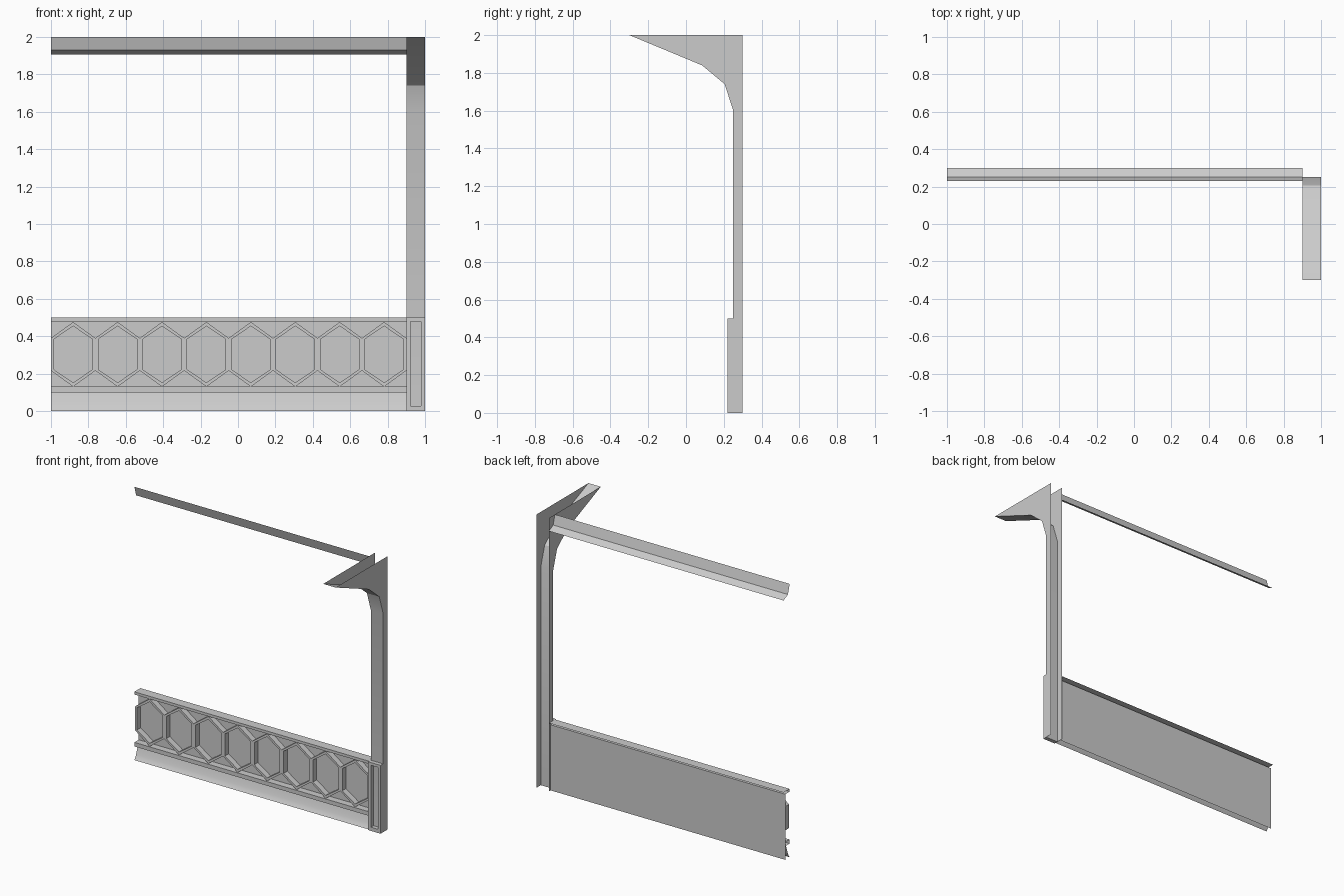
import bpy
import bmesh
from math import sin, cos, radians

cube = bpy.data.objects.get("Cube")
if cube:
    bpy.data.objects.remove(cube, do_unlink=True)

GREY = (0.6, 0.6, 0.6, 1.0)
grey = bpy.data.materials.new("plain grey")
grey.use_nodes = True
grey.diffuse_color = GREY
grey.node_tree.nodes["Principled BSDF"].inputs["Base Color"].default_value = GREY


def finish(name, bm):
    """Turn a bmesh into a named, shaded object."""
    bmesh.ops.remove_doubles(bm, verts=bm.verts, dist=0.0005)
    mesh = bpy.data.meshes.new(name)
    bm.to_mesh(mesh)
    bm.free()
    mesh.materials.append(grey)
    obj = bpy.data.objects.new(name, mesh)
    bpy.context.collection.objects.link(obj)
    bpy.ops.object.select_all(action="DESELECT")
    obj.select_set(True)
    bpy.context.view_layer.objects.active = obj
    bpy.ops.object.shade_smooth_by_angle(angle=radians(30))
    return obj


def face(bm, points):
    return bm.faces.new([bm.verts.new(p) for p in points])


def sweep(bm, profile, x0, x1):
    """Sheet made by running a (y, z) profile along x."""
    for a, b in zip(profile, profile[1:]):
        face(bm, [(x0, *a), (x1, *a), (x1, *b), (x0, *b)])


def frame(bm, outer, inner, front, back, outer_walls):
    """Raised frame between two (x, z) loops; outer_walls lists closed outer edges."""
    n = len(outer)
    for i in range(n):
        j = (i + 1) % n
        (ax, az), (bx, bz) = outer[i], outer[j]
        (cx, cz), (dx, dz) = inner[i], inner[j]
        face(bm, [(ax, front, az), (bx, front, bz), (dx, front, dz), (cx, front, cz)])
        face(bm, [(cx, front, cz), (dx, front, dz), (dx, back, dz), (cx, back, cz)])
        if i in outer_walls:
            face(bm, [(bx, front, bz), (ax, front, az), (ax, back, az), (bx, back, bz)])


LEFT, JOINT, RIGHT = -1.0, 0.9, 1.0
PANEL_Y, FRONT_Y, BACK_Y = 0.28, 0.23, 0.30

# Low wall: hollow skirting, ledge, panel and cap in one moulding
skirting = [(FRONT_Y + 0.042 * (1 - cos(radians(a))), 0.1 * sin(radians(a)))
            for a in range(0, 91, 15)]
skirting = [(FRONT_Y + 0.042 * (t / 6) ** 0.7, 0.1 * t / 6) for t in range(7)]
bm = bmesh.new()
sweep(bm, skirting + [(FRONT_Y, 0.1), (FRONT_Y, 0.13), (PANEL_Y, 0.13), (PANEL_Y, 0.48),
                      (FRONT_Y, 0.48), (FRONT_Y, 0.5), (BACK_Y, 0.5)], LEFT, JOINT)
finish("wall_moulding", bm)

# Back sheet behind the skirting
bm = bmesh.new()
sweep(bm, [(PANEL_Y, 0.13), (PANEL_Y, 0)], LEFT, JOINT)
finish("wall_lower_back", bm)

# Row of raised hexagon frames
COUNT = 8
PITCH = (JOINT - LEFT) / COUNT


def hexagon(cx, half_width, apex, corner, cz=0.303):
    return [(cx, cz - apex), (cx + half_width, cz - corner), (cx + half_width, cz + corner),
            (cx, cz + apex), (cx - half_width, cz + corner), (cx - half_width, cz - corner)]


bm = bmesh.new()
for i in range(COUNT):
    cx = LEFT + PITCH * (i + 0.5)
    closed = {0, 2, 3, 5} | ({4} if i == 0 else set())
    frame(bm, hexagon(cx, PITCH / 2, 0.173, 0.087), hexagon(cx, 0.103, 0.151, 0.081),
          0.237, PANEL_Y, closed)
finish("hexagon_lattice", bm)

# Post with bracket: two side sheets joined by a curved front sheet
curve = [(0.25, 1.6), (0.205, 1.74), (0.085, 1.84), (-0.3, 2)]
side = [(0.22, 0), (0.22, 0.5), (0.25, 0.5)] + curve + [(BACK_Y, 2), (BACK_Y, 0)]
bm = bmesh.new()
face(bm, [(JOINT, y, z) for y, z in side])
face(bm, [(RIGHT, y, z) for y, z in reversed(side)])
sweep(bm, [(0.25, 0)] + curve, JOINT, RIGHT)
bmesh.ops.remove_doubles(bm, verts=bm.verts, dist=0.0005)
finish("post", bm)


# Raised foot of the post with a sunken slot
def rectangle(x0, x1, z0, z1):
    return [(x0, z0), (x1, z0), (x1, z1), (x0, z1)]


bm = bmesh.new()
frame(bm, rectangle(JOINT, RIGHT, 0, 0.5), rectangle(0.922, 0.978, 0.027, 0.48),
      0.22, 0.25, {0, 2})
finish("post_foot", bm)

# Thin cornice rail along the top
bm = bmesh.new()
sweep(bm, [(BACK_Y, 1.905), (0.25, 1.93), (FRONT_Y, 2)], LEFT, JOINT)
finish("top_rail", bm)
